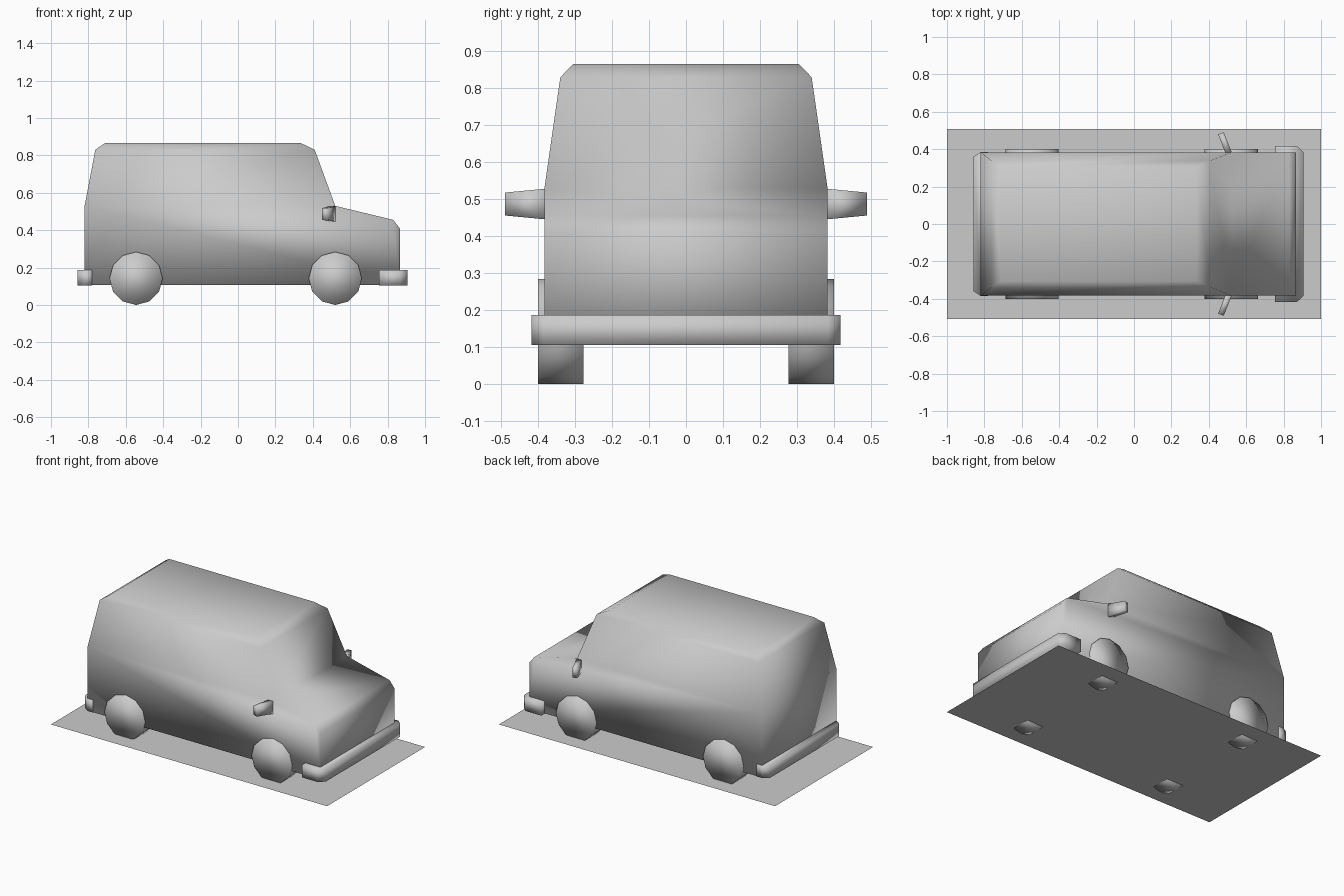
import bpy, bmesh, math

if "Cube" in bpy.data.objects:
    bpy.data.objects.remove(bpy.data.objects["Cube"])


def finish(name, bm, smooth=True):
    bmesh.ops.recalc_face_normals(bm, faces=bm.faces)
    for f in bm.faces:
        f.smooth = smooth
    me = bpy.data.meshes.new(name)
    bm.to_mesh(me)
    bm.free()
    ob = bpy.data.objects.new(name, me)
    bpy.context.collection.objects.link(ob)
    return ob


def slab(name, outline, z0, z1):
    """Extrude an outline in plan straight up."""
    bm = bmesh.new()
    low = [bm.verts.new((x, y, z0)) for x, y in outline]
    face = bm.faces.new(low)
    up = bmesh.ops.extrude_face_region(bm, geom=[face])["geom"]
    for v in up:
        if isinstance(v, bmesh.types.BMVert):
            v.co.z = z1
    return finish(name, bm)


# Body: side profile of the lower hull, then two inset rings for the cabin roof
W = 0.383
lower = [(-0.82, 0.107), (-0.82, 0.53), (0.52, 0.53), (0.83, 0.455),
         (0.865, 0.41), (0.865, 0.107)]
rings = [(-0.763, 0.41, 0.34, 0.83), (-0.71, 0.335, 0.305, 0.866)]
bm = bmesh.new()
R = [bm.verts.new((x, -W, z)) for x, z in lower]
L = [bm.verts.new((x, W, z)) for x, z in lower]
bm.faces.new(R)
bm.faces.new(L)
for i in range(6):
    j = (i + 1) % 6
    if i != 1:                       # left open where the cabin rises
        bm.faces.new((R[i], R[j], L[j], L[i]))
prev = [R[1], R[2], L[2], L[1]]
for xa, xb, w, z in rings:
    ring = [bm.verts.new(p) for p in
            ((xa, -w, z), (xb, -w, z), (xb, w, z), (xa, w, z))]
    for i in range(4):
        j = (i + 1) % 4
        bm.faces.new((prev[i], prev[j], ring[j], ring[i]))
    prev = ring
bm.faces.new(prev)
finish("van_body", bm)

# Bumpers with chamfered corners
slab("front_bumper", [(0.755, -0.418), (0.87, -0.418), (0.905, -0.385),
                      (0.905, 0.385), (0.87, 0.418), (0.755, 0.418)], 0.105, 0.187)
slab("rear_bumper", [(-0.78, -0.384), (-0.82, -0.384), (-0.857, -0.36),
                     (-0.857, 0.36), (-0.82, 0.384), (-0.78, 0.384)], 0.105, 0.187)

# Wheels: twelve-sided discs
for end, x in (("front", 0.52), ("rear", -0.545)):
    for side, s in (("right", -1), ("left", 1)):
        bm = bmesh.new()
        ring = [[bm.verts.new((x + 0.142 * math.cos(k * math.pi / 6), s * y,
                               0.142 + 0.142 * math.sin(k * math.pi / 6)))
                 for k in range(12)] for y in (0.277, 0.40)]
        bm.faces.new(ring[0])
        bm.faces.new(ring[1])
        for k in range(12):
            j = (k + 1) % 12
            bm.faces.new((ring[0][k], ring[0][j], ring[1][j], ring[1][k]))
        finish(f"{end}_{side}_wheel", bm)

# Wing mirrors: tapered blocks swept backwards
for side, s in (("right", -1), ("left", 1)):
    bm = bmesh.new()
    inner = [bm.verts.new((x, s * y, z)) for x, y, z in
             ((0.49, 0.375, 0.446), (0.522, 0.385, 0.446),
              (0.522, 0.385, 0.528), (0.49, 0.375, 0.528))]
    outer = [bm.verts.new((x, s * y, z)) for x, y, z in
             ((0.45, 0.48, 0.456), (0.48, 0.49, 0.456),
              (0.48, 0.49, 0.518), (0.45, 0.48, 0.518))]
    bm.faces.new(inner)
    bm.faces.new(outer)
    for i in range(4):
        j = (i + 1) % 4
        bm.faces.new((inner[i], inner[j], outer[j], outer[i]))
    finish(f"{side}_mirror", bm)

# Flat base sheet just above the bottom of the wheels
bm = bmesh.new()
bm.faces.new([bm.verts.new(p) for p in
              ((-1, -0.507, 0.016), (1, -0.507, 0.016),
               (1, 0.507, 0.016), (-1, 0.507, 0.016))])
finish("base_sheet", bm, False)
